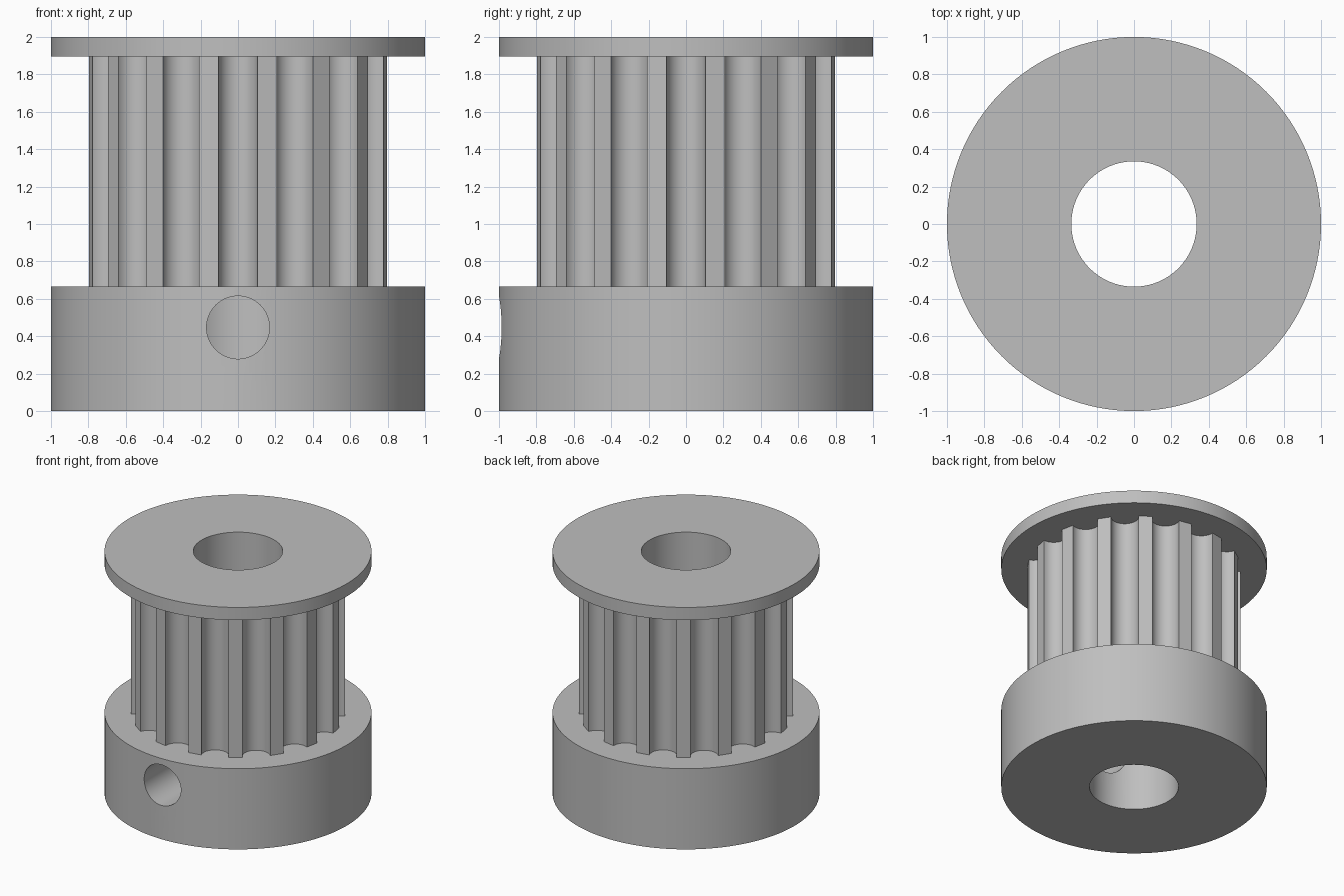
import bpy
import bmesh
from math import sin, cos, pi, radians

if "Cube" in bpy.data.objects:
    bpy.data.objects.remove(bpy.data.objects["Cube"], do_unlink=True)

SEGMENTS = 128
BORE = 0.335
HUB_TOP = 0.667
FLANGE_BOTTOM = 1.895
TEETH = 16

metal = bpy.data.materials.new("grey metal")
metal.use_nodes = True
GREY = (0.52, 0.52, 0.52, 1)
metal.diffuse_color = GREY
metal.node_tree.nodes["Principled BSDF"].inputs["Base Color"].default_value = GREY


def circle(radius, count=SEGMENTS):
    return [(radius * cos(2 * pi * i / count), radius * sin(2 * pi * i / count))
            for i in range(count)]


def bridge(bm, lower, upper):
    """Join two matching closed loops with quads."""
    n = len(lower)
    for i in range(n):
        j = (i + 1) % n
        bm.faces.new((lower[i], lower[j], upper[j], upper[i]))


def tube(name, outline, bottom, top, capped=True):
    """Extrude an outline around the central bore."""
    bm = bmesh.new()

    def loop(points, z):
        return [bm.verts.new((x, y, z)) for x, y in points]
    bore = circle(BORE)
    out_low, out_high = loop(outline, bottom), loop(outline, top)
    in_low, in_high = loop(bore, bottom), loop(bore, top)
    bridge(bm, out_low, out_high)
    bridge(bm, in_high, in_low)
    if capped:
        bridge(bm, out_high, in_high)
        bridge(bm, in_low, out_low)
    mesh = bpy.data.meshes.new(name)
    bm.to_mesh(mesh)
    bm.free()
    mesh.materials.append(metal)
    obj = bpy.data.objects.new(name, mesh)
    bpy.context.collection.objects.link(obj)
    return obj


def smooth(obj):
    bpy.ops.object.select_all(action="DESELECT")
    obj.select_set(True)
    bpy.context.view_layer.objects.active = obj
    bpy.ops.object.shade_smooth_by_angle(angle=radians(30))


def toothed_outline():
    """Flat lands separated by round grooves."""
    land, centre, groove, steps = 0.804, 0.79, 0.105, 14
    half = radians(7.5)
    points = []
    for t in range(TEETH):
        a = 2 * pi * t / TEETH
        points.append((land * cos(a - half), land * sin(a - half)))
        for i in range(steps + 1):
            b = -pi / 2 - pi * i / steps
            u, v = centre + groove * cos(b), groove * sin(b)
            points.append((u * cos(a) - v * sin(a), u * sin(a) + v * cos(a)))
        points.append((land * cos(a + half), land * sin(a + half)))
    return points


# Hub with a radial set screw hole through the front wall
hub = tube("hub", circle(1), 0, HUB_TOP)
bpy.ops.mesh.primitive_cylinder_add(vertices=64, radius=0.168, depth=1.1,
                                    location=(0, -0.65, 0.447),
                                    rotation=(pi / 2, 0, 0))
cutter = bpy.context.object
cutter.name = "screw_hole_cutter"
cutter.data.materials.append(metal)
cut = hub.modifiers.new("screw hole", "BOOLEAN")
cut.operation = "DIFFERENCE"
cut.solver = "EXACT"
cut.object = cutter
bpy.ops.object.select_all(action="DESELECT")
hub.select_set(True)
bpy.context.view_layer.objects.active = hub
bpy.ops.object.modifier_apply(modifier=cut.name)
bpy.data.objects.remove(cutter, do_unlink=True)
smooth(hub)

# Toothed drum, open where it meets the hub and the flange
outline = toothed_outline()
bm = bmesh.new()
for points, flip in ((outline, False), (circle(BORE), True)):
    low = [bm.verts.new((x, y, HUB_TOP)) for x, y in points]
    high = [bm.verts.new((x, y, FLANGE_BOTTOM)) for x, y in points]
    bridge(bm, high if flip else low, low if flip else high)
mesh = bpy.data.meshes.new("toothed_drum")
bm.to_mesh(mesh)
bm.free()
mesh.materials.append(metal)
drum = bpy.data.objects.new("toothed_drum", mesh)
bpy.context.collection.objects.link(drum)
smooth(drum)

# Top flange
smooth(tube("top_flange", circle(1), FLANGE_BOTTOM, 2))
